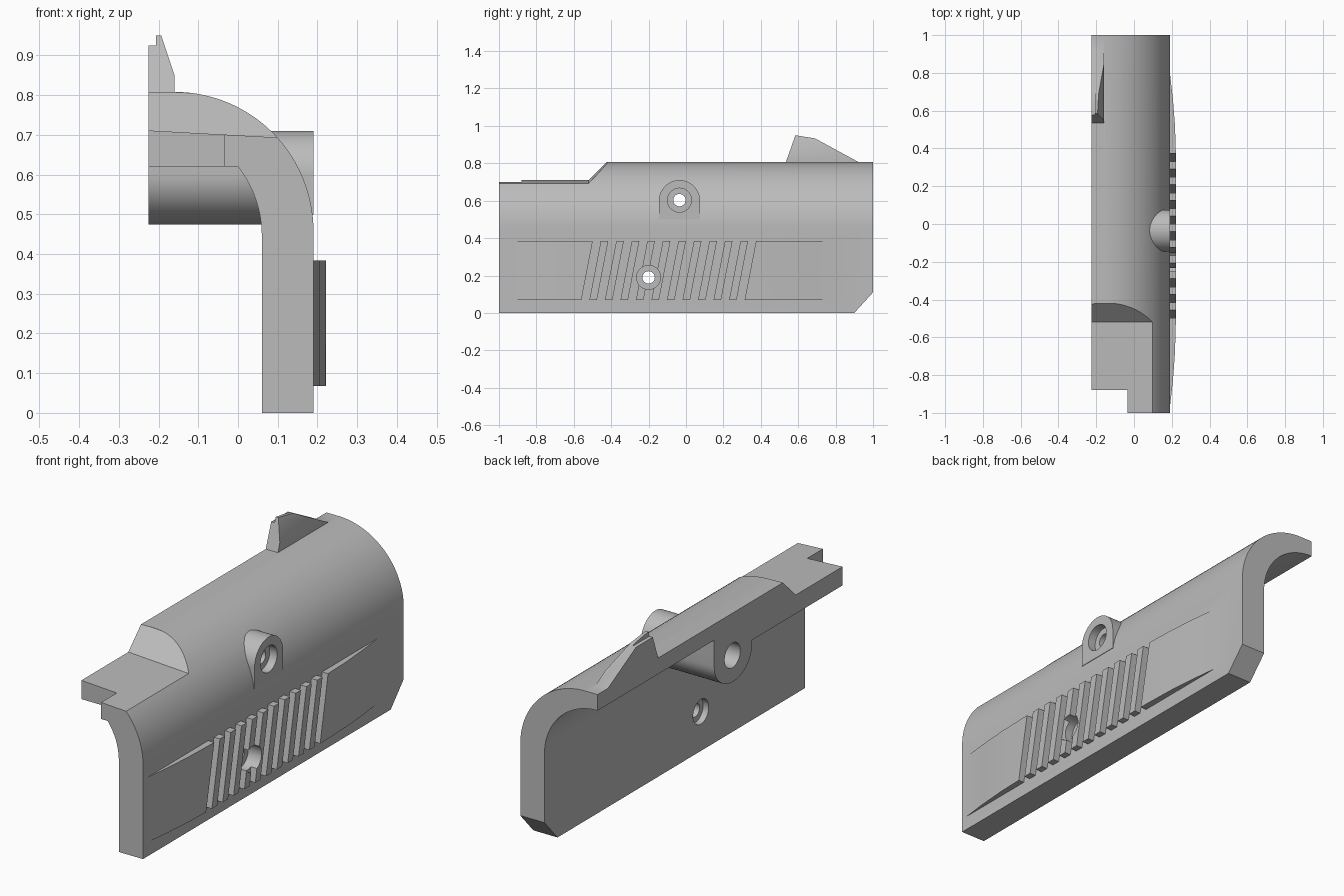
import bpy, bmesh
from math import sin, cos, pi

cube = bpy.data.objects.get("Cube")
if cube:
    bpy.data.objects.remove(cube, do_unlink=True)

grey = bpy.data.materials.new("plain grey")
grey.use_nodes = True
COLOUR = (0.5, 0.5, 0.5, 1)
grey.diffuse_color = COLOUR
grey.node_tree.nodes["Principled BSDF"].inputs["Base Color"].default_value = COLOUR

LEFT, INNER, OUTER = -0.225, 0.06, 0.19
AXES = {"x": lambda a, b, t: (t, a, b),
        "y": lambda a, b, t: (a, t, b),
        "z": lambda a, b, t: (a, b, t)}


def prism(name, points, axis, lo, hi):
    """Extrude a flat profile along an axis."""
    bm = bmesh.new()
    place = AXES[axis]
    rings = [[bm.verts.new(place(a, b, t)) for a, b in points] for t in (lo, hi)]
    bm.faces.new(rings[0])
    bm.faces.new(rings[1])
    for i in range(len(points)):
        j = (i + 1) % len(points)
        bm.faces.new((rings[0][i], rings[0][j], rings[1][j], rings[1][i]))
    bmesh.ops.recalc_face_normals(bm, faces=bm.faces)
    mesh = bpy.data.meshes.new(name)
    bm.to_mesh(mesh)
    bm.free()
    mesh.materials.append(grey)
    obj = bpy.data.objects.new(name, mesh)
    bpy.context.collection.objects.link(obj)
    return obj


def combine(target, tool, operation):
    """Apply a boolean and discard the tool."""
    mod = target.modifiers.new("boolean", "BOOLEAN")
    mod.operation, mod.object, mod.solver = operation, tool, "EXACT"
    bpy.context.view_layer.objects.active = target
    bpy.ops.object.modifier_apply(modifier=mod.name)
    bpy.data.objects.remove(tool, do_unlink=True)


def arc(cx, cy, rx, ry, start, end, steps=28):
    angles = [start + (end - start) * i / steps for i in range(steps + 1)]
    return [(cx + rx * cos(a), cy + ry * sin(a)) for a in angles]


def rect(a0, a1, b0, b1):
    return [(a0, b0), (a1, b0), (a1, b1), (a0, b1)]


def drill(target, y, z, radius, x0, x1):
    circle = arc(y, z, radius, radius, 0, 2 * pi, 40)[:-1]
    combine(target, prism("drill", circle, "x", x0, x1), "DIFFERENCE")


# Curved shell: straight wall rolling over to the left
section = [(INNER, 0), (OUTER, 0)]
section += arc(-0.16, 0.458, 0.35, 0.35, 0, pi / 2)
section += [(LEFT, 0.808)]
section += arc(LEFT, 0.445, 0.285, 0.285, pi / 2, 0)
body = prism("grip_cover", section, "y", -1, 1)

# Thick front shelf under the shell
shelf = [(LEFT, 0.62), (0.1, 0.62), (0.1, 0.66), (LEFT, 0.78)]
combine(body, prism("front_shelf", shelf, "y", -1, -0.04), "UNION")

# Inner screw post hanging from the shell
for x1, top in ((0.0, 0.74), (0.08, 0.66)):
    post = arc(-0.04, 0.6, 0.145, 0.126, pi, 2 * pi) + [(0.105, top), (-0.185, top)]
    combine(body, prism("inner_post", post, "x", LEFT, x1), "UNION")

# Lowered front top with a sloped step, falling slightly to the right
step = prism("step_cutter", [(-1.1, 0.715), (-0.52, 0.715), (-0.42, 0.815),
                             (-0.42, 1), (-1.1, 1)], "x", -0.3, 0.25)
for v in step.data.vertices:
    if v.co.x > 0 and v.co.z < 0.9:
        v.co.z -= 0.03
combine(body, step, "DIFFERENCE")

# Front corner notch and rear bottom chamfer
combine(body, prism("notch_cutter", rect(-0.3, -0.035, -1.1, -0.88), "z", 0.5, 1), "DIFFERENCE")
combine(body, prism("chamfer_cutter", [(0.9, 0), (0.9, -0.1), (1.1, -0.1), (1.1, 0.22)],
                    "x", 0, 0.3), "DIFFERENCE")

# Outer screw boss
boss = arc(-0.035, 0.6, 0.11, 0.11, 0, pi) + [(-0.145, 0.5), (0.075, 0.5)]
combine(body, prism("outer_boss", boss, "x", 0.07, OUTER), "UNION")

# Rear fin: front outline trimmed by the side outline
fin = prism("rear_fin", [(LEFT, 0.79), (-0.16, 0.79), (-0.16, 0.85), (-0.193, 0.95),
                         (-0.207, 0.95), (-0.207, 0.925), (LEFT, 0.925)], "y", 0.5, 1)
side = [(0.528, 0.79), (0.585, 0.95), (0.69, 0.933), (0.92, 0.808), (0.92, 0.79)]
combine(fin, prism("fin_outline", side, "x", -0.3, 0), "INTERSECT")
combine(body, fin, "UNION")

# Raised grip panel with softly tapering ends
panel = [(0.17, -0.97), (OUTER, -0.97), (0.206, -0.83), (0.217, -0.68), (0.222, -0.5),
         (0.222, 0.36), (0.217, 0.52), (0.206, 0.66), (OUTER, 0.8), (0.17, 0.8)]
grip = prism("grip_panel", panel, "z", 0.068, 0.384)

# Slanted grooves leave the ribs standing
for i in range(11):
    y = -0.5 + 0.083 * i
    groove = [(y - 0.071, 0.01), (y - 0.028, 0.01), (y + 0.054, 0.434), (y + 0.011, 0.434)]
    combine(grip, prism("groove_cutter", groove, "x", OUTER, 0.3), "DIFFERENCE")
combine(body, grip, "UNION")

# Screw holes, countersunk on both sides
for y, z, inner_start, inner_end in ((-0.035, 0.603, -0.3, -0.08), (-0.2, 0.19, 0, 0.09)):
    drill(body, y, z, 0.033, -0.3, 0.3)
    drill(body, y, z, 0.064, 0.15, 0.3)
    drill(body, y, z, 0.06, inner_start, inner_end)

# Smooth curves, crisp edges
bpy.ops.object.select_all(action="DESELECT")
body.select_set(True)
bpy.context.view_layer.objects.active = body
bpy.ops.object.shade_smooth_by_angle(angle=0.5)
